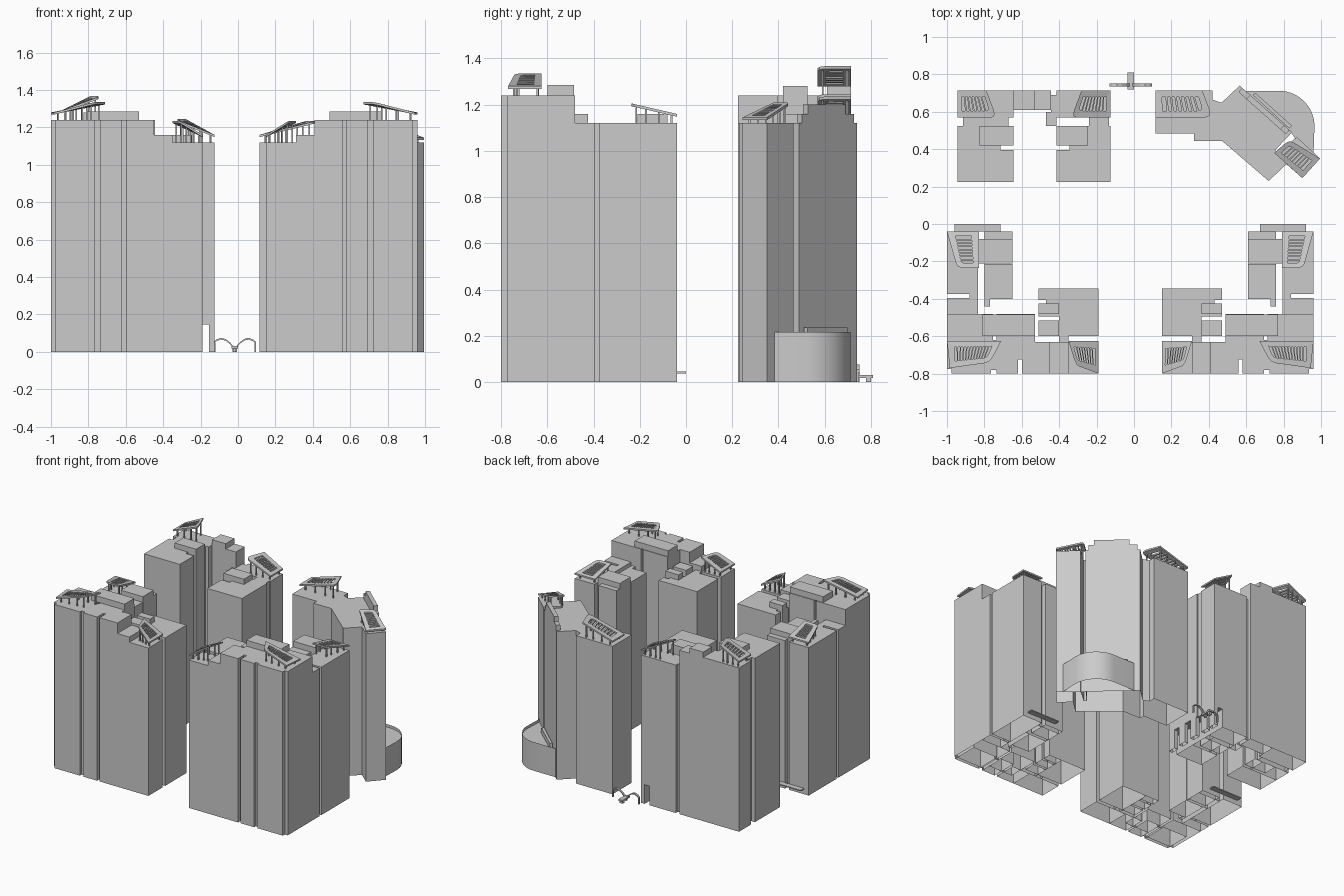
import bpy, bmesh, math
from mathutils import Vector

if "Cube" in bpy.data.objects:
    bpy.data.objects.remove(bpy.data.objects["Cube"])

IDENT = lambda x: x
MIRROR = lambda x: -x - 0.04      # right front group mirrors the left one


def finish(name, bm):
    bmesh.ops.recalc_face_normals(bm, faces=bm.faces)
    me = bpy.data.meshes.new(name)
    bm.to_mesh(me)
    bm.free()
    ob = bpy.data.objects.new(name, me)
    bpy.context.collection.objects.link(ob)
    return ob


def prism(bm, pts, z0, z1, bottom=None):
    """Extruded outline; blocks standing on the ground have open bottoms."""
    lo = [bm.verts.new((x, y, z0)) for x, y in pts]
    hi = [bm.verts.new((x, y, z1)) for x, y in pts]
    n = len(pts)
    for i in range(n):
        j = (i + 1) % n
        bm.faces.new((lo[i], lo[j], hi[j], hi[i]))
    bm.faces.new(hi)
    if bottom or (bottom is None and z0 > 0):
        bm.faces.new(lo[::-1])


def blocks(name, boxes, fx=IDENT):
    bm = bmesh.new()
    for x0, x1, y0, y1, z1, *z0 in boxes:
        a, b = sorted((fx(x0), fx(x1)))
        prism(bm, [(a, y0), (b, y0), (b, y1), (a, y1)], z0[0] if z0 else 0, z1)
    return finish(name, bm)


def pergola(name, low, high, z0, z1, roof, slats, fx=IDENT):
    """Sloping roof frame: ring with one rounded corner, slats and posts."""
    a, d = [Vector((fx(x), y)) for x, y in low]
    b, c = [Vector((fx(x), y)) for x, y in high]
    th = 0.012

    def P(s, t, dz=0.0):
        p = a.lerp(b, s).lerp(d.lerp(c, s), t)
        return Vector((p.x, p.y, z0 + (z1 - z0) * s + dz))
    bm = bmesh.new()
    loop = [(0, 0), (1, 0), (1, .72), (.985, .86), (.95, .95), (.88, 1), (0, 1)]
    inner = [(.13 + .74 * s, .24 + .52 * t) for s, t in loop]
    rows = [[bm.verts.new(P(s, t, dz)) for s, t in l]
            for l, dz in ((loop, 0), (inner, 0), (inner, -th), (loop, -th))]
    n = len(loop)
    for k in range(4):
        r, q = rows[k], rows[(k + 1) % 4]
        for i in range(n):
            j = (i + 1) % n
            bm.faces.new((r[i], r[j], q[j], q[i]))
    w = .74 / slats * .22
    for i in range(1, slats):
        s = .13 + .74 * i / slats
        ring = [(s - w, .23), (s + w, .23), (s + w, .77), (s - w, .77)]
        u = [bm.verts.new(P(*q, -.001)) for q in ring]
        v = [bm.verts.new(P(*q, -th)) for q in ring]
        bm.faces.new(u)
        bm.faces.new(v[::-1])
        for k in range(4):
            m = (k + 1) % 4
            bm.faces.new((u[k], u[m], v[m], v[k]))
    for s in (.12, .4, .68, .9):
        for t in (.13, .85):
            p = P(s, t)
            r = .004
            prism(bm, [(p.x - r, p.y - r), (p.x + r, p.y - r),
                       (p.x + r, p.y + r), (p.x - r, p.y + r)], roof, p.z - th)
    return finish(name, bm)


# Front towers: left group and its mirrored twin
H, L = 1.24, 1.12
front = [
    (-1, -.755, -.775, -.48, H), (-.975, -.765, -.8, -.6, H),
    (-.77, -.73, -.78, -.62, H), (-.735, -.62, -.8, -.6, H),
    (-.735, -.53, -.725, -.48, H), (-.6, -.45, -.8, -.63, H),
    (-.45, -.19, -.8, -.63, L), (-.4, -.35, -.63, -.6, L),
    (-.4, -.19, -.6, -.345, L), (-.51, -.4, -.405, -.345, L),
    (-.47, -.4, -.425, -.405, L), (-.51, -.4, -.495, -.425, L),
    (-.51, -.4, -.6, -.515, L),
    (-1, -.835, -.375, -.04, L), (-.88, -.835, -.395, -.375, L),
    (-1, -.835, -.48, -.395, L), (-.8, -.65, -.19, -.04, L),
    (-.8, -.65, -.4, -.215, L), (-.8, -.77, -.44, -.4, L),
    (-.835, -.65, -.21, -.08, 1.16)]
front_roof = [(-.81, -.53, -.6, -.485, 1.285, H), (-.45, -.35, -.8, -.63, 1.16, L),
              (-.51, -.4, -.6, -.515, 1.16, L), (-.51, -.4, -.48, -.425, 1.16, L)]
for side, fx in (("left", IDENT), ("right", MIRROR)):
    blocks(f"front_{side}_towers", front, fx)
    blocks(f"front_{side}_roof_blocks", front_roof, fx)
    blocks(f"entrance_canopy_{side}", [(-.96, -.715, -.04, 0, .045, .037)], fx)
    pergola(f"wing_pergola_{side}", [(-.83, -.04), (-1, -.04)],
            [(-.83, -.235), (-.945, -.235)], 1.16, 1.205, L, 8, fx)
    pergola(f"corner_pergola_{side}", [(-1, -.625), (-.985, -.77)],
            [(-.71, -.625), (-.77, -.74)], 1.28, 1.335, H, 12, fx)
    pergola(f"inner_pergola_{side}", [(-.19, -.625), (-.19, -.8)],
            [(-.35, -.625), (-.31, -.755)], 1.16, 1.235, L, 8, fx)

# Rear left towers with a passage under the inner edge
P0 = .145
blocks("rear_left_towers", [
    (-.945, -.645, .57, .715, H), (-.645, -.445, .61, .715, H),
    (-.47, -.415, .525, .6, L), (-.445, -.415, .6, .69, L),
    (-.915, -.67, .525, .57, H), (-.945, -.645, .225, .395, H),
    (-.945, -.715, .395, .525, H), (-.825, -.645, .42, .525, 1.28),
    (-.415, -.195, .57, .715, L), (-.195, -.125, .57, .715, L, P0),
    (-.24, -.195, .525, .57, L), (-.195, -.135, .525, .57, L, P0),
    (-.415, -.195, .225, .395, L), (-.195, -.125, .225, .395, L, P0),
    (-.345, -.195, .395, .525, L), (-.195, -.125, .395, .525, L, P0),
    (-.415, -.245, .42, .525, 1.16)])
blocks("rear_left_roof_blocks", [(-.645, -.53, .61, .715, 1.28, H)])
blocks("passage_pillars", [(-.155, -.125, y, y + .06, P0)
                           for y in (.225, .335, .455, .57, .655)])
pergola("rear_outer_pergola", [(-.945, .715), (-.945, .57)],
        [(-.79, .715), (-.735, .57)], 1.29, 1.367, H, 7)
pergola("rear_inner_pergola", [(-.125, .715), (-.125, .57)],
        [(-.28, .715), (-.335, .57)], 1.16, 1.245, L, 8)

# Rear right angled tower
bm = bmesh.new()
prism(bm, [(.115, .715), (.42, .715), (.42, .665), (.468, .648), (.565, .74),
           (.845, .49), (.755, .395), (.77, .38), (.87, .465), (.995, .35),
           (.9, .245), (.815, .32), (.72, .23), (.47, .445), (.32, .445),
           (.32, .485), (.115, .485)], 0, L)
finish("rear_right_tower", bm)
pergola("rear_right_pergola", [(.115, .715), (.115, .57)],
        [(.365, .715), (.42, .57)], 1.16, 1.235, L, 8)
pergola("angled_pergola", [(.9, .245), (.995, .35)],
        [(.75, .38), (.83, .45)], 1.145, 1.21, L, 8)

# Raised parapet on the diagonal face
bm = bmesh.new()
A, B, inn = Vector((.565, .74)), Vector((.845, .49)), Vector((-.02, -.022))
for s0, s1, z in ((.05, .95, 1.16), (.2, .85, 1.2)):
    p, q = A.lerp(B, s0), A.lerp(B, s1)
    prism(bm, [p, q, q + inn, p + inn], L, z)
finish("diagonal_parapet", bm)

# Curved podium: rim wall around a slightly lower roof
arc = [(.585, .712)] + [(.775 + .19 * math.cos(math.radians(a)), .522 + .19 * math.sin(math.radians(a)))
                        for a in range(90, -1, -6)] + [(.96, .38)]
bm = bmesh.new()
prism(bm, arc + [(.86, .46), (.84, .49), (.6, .705)], 0, .195)
lo = [bm.verts.new((x, y, 0)) for x, y in arc]
hi = [bm.verts.new((x, y, .217)) for x, y in arc]
for i in range(len(arc) - 1):
    bm.faces.new((lo[i], lo[i + 1], hi[i + 1], hi[i]))
podium = finish("curved_podium", bm)
for o in bpy.context.selected_objects:
    o.select_set(False)
podium.select_set(True)
bpy.context.view_layer.objects.active = podium
bpy.ops.object.shade_smooth_by_angle(angle=math.radians(25))
bm = bmesh.new()
prism(bm, [(.635, .69), (.83, .51), (.845, .525), (.65, .7)], .19, .235)
finish("podium_skylight", bm)

# Gate: gatehouse with two curved arms and end posts
blocks("gatehouse", [(-.035, 0, .72, .81, .03, .018), (-.025, -.01, .735, .75, .018),
                     (-.03, -.005, .78, .8, .018)])
for sgn, nm in ((-1, "left"), (1, "right")):
    bm = bmesh.new()
    path = [(0, .015), (.025, .045), (.05, .064), (.075, .07), (.1, .06), (.113, .048)]
    top = [(-.017 + sgn * x, z + .005) for x, z in path]
    bot = [(-.017 + sgn * x, z - .004) for x, z in path]
    f = [[bm.verts.new((x, y, z)) for x, z in top + bot[::-1]] for y in (.735, .75)]
    n = len(f[0])
    bm.faces.new(f[0])
    bm.faces.new(f[1][::-1])
    for i in range(n):
        j = (i + 1) % n
        bm.faces.new((f[0][i], f[0][j], f[1][j], f[1][i]))
    finish(f"gate_arm_{nm}", bm)
    x = -.017 + sgn * .108
    blocks(f"gate_post_{nm}", [(x - .004, x + .004, .736, .749, .05)])
